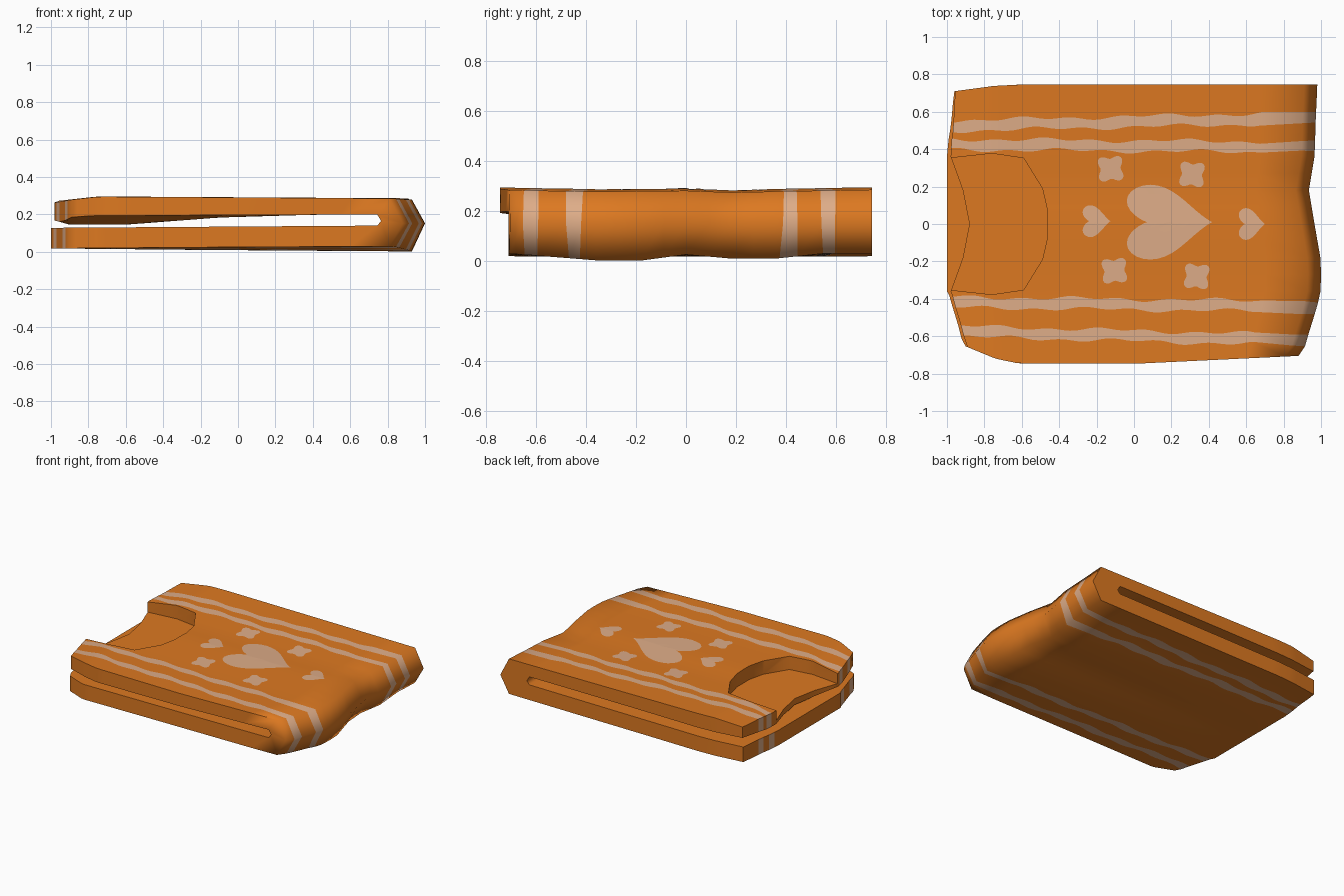
import bpy, bmesh, math

if "Cube" in bpy.data.objects:
    bpy.data.objects.remove(bpy.data.objects["Cube"])


def mat(name, rgb):
    m = bpy.data.materials.new(name)
    m.diffuse_color = (*rgb, 1)
    m.use_nodes = True
    m.node_tree.nodes["Principled BSDF"].inputs["Base Color"].default_value = m.diffuse_color
    return m


ORANGE = mat("orange cloth", (0.72, 0.19, 0.015))
CREAM = mat("cream pattern", (0.73, 0.415, 0.245))


def pw(v, pts):
    """Piecewise-linear curve through (input, output) points."""
    if v <= pts[0][0]:
        return pts[0][1]
    for (a, p), (b, q) in zip(pts, pts[1:]):
        if v <= b:
            return p + (q - p) * (v - a) / (b - a)
    return pts[-1][1]


# Outline curves of the folded cloth
def right_end(y):
    return pw(y, [(-.7, .88), (-.64, .91), (-.35, 1), (-.2, 1), (0, .965), (.18, .935),
                  (.36, .965), (.75, .98)])


def left_end(y, top):
    if top:                            # upper layer is scooped in the middle
        return pw(y, [(-.75, -.89), (-.65, -.905), (-.36, -.98), (-.18, -.915), (0, -.88),
                      (.18, -.915), (.36, -.98), (.72, -.955)])
    return pw(y, [(-.75, -.90), (-.65, -.915), (-.36, -1), (.36, -1), (.72, -.96)])


def edge_lo(x, top):
    e = pw(x, [(-.91, -.65), (-.74, -.72), (-.62, -.745), (0.05, -.745), (.88, -.705)])
    return e if top else max(e, -.712)


def edge_hi(x):
    return pw(x, [(-.96, .71), (-.75, .738), (-.62, .745)])


# Heights of the four surfaces
def top_z(x, y):
    z = pw(x, [(-1, .265), (-.75, .292), (.9, .282)])
    return z + pw(y, [(-.75, .003), (-.35, -.004), (0, 0), (.2, -.008), (.35, -.003), (.75, .004)])


def bottom_z(x, y):
    z = pw(y, [(-.7, .03), (-.35, .002), (-.18, .002), (0, .026), (.18, .01), (.36, .01), (.55, .03)])
    return pw(x, [(-1, .018), (-.2, .018 * .5 + z * .5), (.9, z)])


def roof_z(x, y):
    sag = pw(x, [(-1, .025), (-.9, .053), (-.6, .053), (-.1, .015), (.4, 0)])
    return .198 - sag * pw(abs(y), [(.45, 1), (.7, .1)])


def floor_z(x, y):
    return pw(x, [(-1, .128), (.75, .14)])


def wobble(x, k):
    return .007 * math.sin(9 * x + k) + .007 * math.sin(24 * x + 2.3 * k)


# Lengthwise rows: nominal y, slope along x, wobble phase; stripe edges follow wavy lines
STRIPES = [(-.598, -.026, 1), (-.43, -.012, 2.5), (.418, -.008, 4), (.547, .022, 5.2)]
W = .028
rows = []
for c, s, k in STRIPES:
    rows += [(c - W, s, k), (c + W, s, k + .7)]
rows += [(v, 0, None) for v in (-.36, -.27, -.18, -.09, 0, .09, .18, .27, .36, .65)]
rows = [(-.75, 0, None)] + sorted(rows) + [(.75, 0, None)]

N = 48


def station(i, r):
    """Outer and inner points of cross-section station i on row r."""
    y0, slope, ph = rows[r]
    top = i > N
    R = right_end(y0)
    if i == N:
        xs = (R, .765)
    else:
        k = i if i < N else 2 * N - i
        t = 1 if k == N - 1 else k / (N - 2) * .88   # long last span keeps the fold soft
        L = left_end(y0, top)
        xs = (L + (R - .07 - L) * t, L + (.745 - L) * t)
    out = []
    for j, x in enumerate(xs):
        if r == 0:
            y = edge_lo(x, top)
        elif r == len(rows) - 1:
            y = edge_hi(x)
        else:
            y = y0 + slope * x + (wobble(x + (i > N) * .1, ph) if ph else 0)
        if i == N:
            z = (.152, .165)[j]
        else:
            z = ((bottom_z, floor_z), (top_z, roof_z))[top][j](x, y)
        out.append((x, y, z))
    return out


# Folded cloth with wavy stripes
bm = bmesh.new()
M = 2 * N + 1
grid = [[[bm.verts.new(p) for p in station(i, r)] for i in range(M)] for r in range(len(rows))]


def stripe(r):
    mid = (rows[r][0] + rows[r + 1][0]) / 2
    return int(any(abs(mid - s[0]) < .005 for s in STRIPES))


def quad(a, b, c, d, m=0):
    bm.faces.new((a, b, c, d)).material_index = m


for r in range(len(rows) - 1):
    A, B = grid[r], grid[r + 1]
    for i in range(M - 1):
        quad(A[i][0], A[i + 1][0], B[i + 1][0], B[i][0], stripe(r))
        quad(A[i][1], B[i][1], B[i + 1][1], A[i + 1][1])
    for i in (0, M - 1):
        quad(A[i][0], A[i][1], B[i][1], B[i][0], stripe(r))
for A in (grid[0], grid[-1]):
    for i in range(M - 1):
        quad(A[i][0], A[i][1], A[i + 1][1], A[i + 1][0])
bmesh.ops.recalc_face_normals(bm, faces=bm.faces)


def finish(bm, name, mats):
    me = bpy.data.meshes.new(name)
    bm.to_mesh(me)
    bm.free()
    for m in mats:
        me.materials.append(m)
    ob = bpy.data.objects.new(name, me)
    bpy.context.collection.objects.link(ob)
    return ob


cloth = finish(bm, "folded_cloth", [ORANGE, CREAM])

# Rounded recess pressed into the open end of the upper layer
half = [(-1.1, .352), (-.97, .354), (-.76, .377), (-.59, .352), (-.49, .19), (-.462, .07)]
outline = half + [(x, -y) for x, y in reversed(half)]
bm = bmesh.new()
base = bm.faces.new([bm.verts.new((x, y, .19)) for x, y in outline])
ext = bmesh.ops.extrude_face_region(bm, geom=[base])
bmesh.ops.translate(bm, vec=(0, 0, .3), verts=[v for v in ext["geom"] if isinstance(v, bmesh.types.BMVert)])
bmesh.ops.recalc_face_normals(bm, faces=bm.faces)
cutter = finish(bm, "recess_cutter", [ORANGE])
cutter.hide_render = True

mod = cloth.modifiers.new("recess", "BOOLEAN")
mod.operation = "DIFFERENCE"
mod.solver = "EXACT"
mod.object = cutter
bpy.context.view_layer.objects.active = cloth
cloth.select_set(True)
bpy.ops.object.modifier_apply(modifier=mod.name)
bpy.data.objects.remove(cutter)
bpy.ops.object.shade_smooth_by_angle(angle=math.radians(70))


# Flat patches that follow the upper surface
def patch(name, cx, cy, outline):
    bm = bmesh.new()
    rings = []
    for k in (.25, .5, .75, 1):
        rings.append([bm.verts.new((cx + px * k, cy + py * k, top_z(cx + px * k, cy + py * k) + .003))
                      for px, py in outline])
    c = bm.verts.new((cx, cy, top_z(cx, cy) + .003))
    n = len(outline)
    for i in range(n):
        j = (i + 1) % n
        bm.faces.new((c, rings[0][i], rings[0][j]))
        for a, b in zip(rings, rings[1:]):
            bm.faces.new((a[i], b[i], b[j], a[j]))
    bmesh.ops.recalc_face_normals(bm, faces=bm.faces)
    if sum(f.normal.z for f in bm.faces) < 0:
        bmesh.ops.reverse_faces(bm, faces=bm.faces)
    finish(bm, name, [CREAM])


def heart(w, h):
    """Heart outline with its tip toward +x."""
    pts = []
    for i in range(48):
        t = 2 * math.pi * i / 48
        v = 13 * math.cos(t) - 5 * math.cos(2 * t) - 2 * math.cos(3 * t) - math.cos(4 * t)
        s = math.sin(t)
        pts.append((-(v + 2.5) / 29 * w, math.copysign(abs(s) ** 2.4, s) * h / 2))
    return pts


def blossom(size, turn):
    """Four-lobed flower outline."""
    return [(size * (.82 - .18 * math.cos(4 * a)) * math.cos(a + turn),
             size * (.82 - .18 * math.cos(4 * a)) * math.sin(a + turn))
            for a in (2 * math.pi * i / 40 for i in range(40))]


patch("large_heart", .19, .01, heart(.46, .40))
patch("left_heart", -.20, .015, heart(.15, .17))
patch("right_heart", .63, 0, heart(.14, .17))
for i, (x, y) in enumerate([(-.125, .295), (.31, .265), (-.105, -.25), (.335, -.28)]):
    patch(f"flower_{i + 1}", x, y, blossom(.083, .08 * (-1) ** i))
